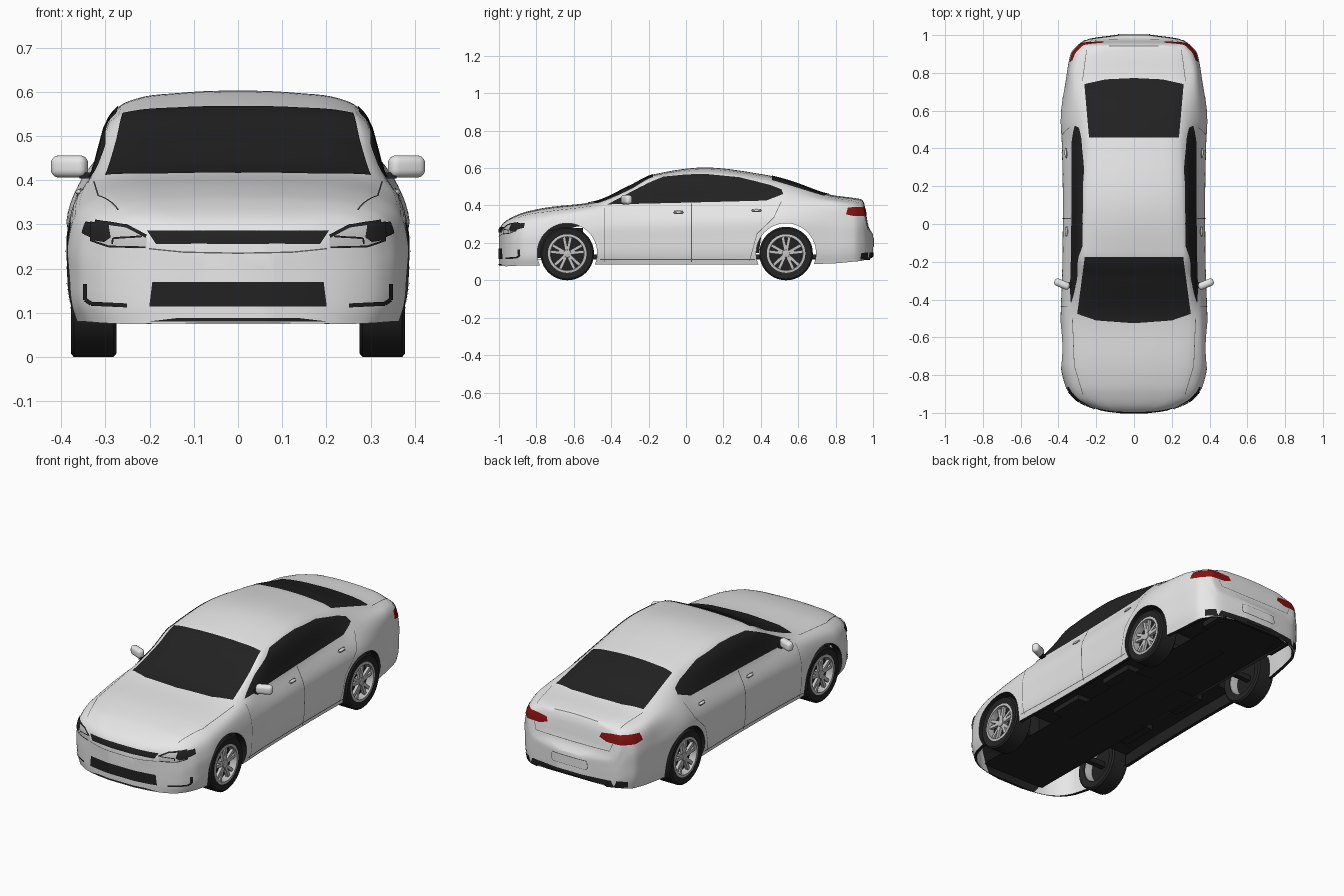
import bpy, bmesh, math
from mathutils import Vector, Matrix
from mathutils.bvhtree import BVHTree

if "Cube" in bpy.data.objects:
    bpy.data.objects.remove(bpy.data.objects["Cube"])


def material(name, r, g, b, rough=0.5):
    m = bpy.data.materials.new(name)
    m.use_nodes = True
    m.diffuse_color = (r, g, b, 1)
    shader = next(n for n in m.node_tree.nodes if n.type == 'BSDF_PRINCIPLED')
    shader.inputs["Base Color"].default_value = (r, g, b, 1)
    shader.inputs["Roughness"].default_value = rough
    return m


paint = material("white paint", .8, .8, .8)
trim = material("black trim", .016, .016, .016)
glass = material("dark glass", .016, .016, .016)
rubber = material("tyre rubber", .018, .018, .018)
alloy = material("alloy grey", .55, .55, .55)
lens = material("lamp lens grey", .6, .6, .6)
red = material("tail lamp red", .25, .006, .006)
seam = material("panel gap grey", .12, .12, .12)


def add_object(name, bm, mats):
    mesh = bpy.data.meshes.new(name)
    bm.to_mesh(mesh)
    bm.free()
    obj = bpy.data.objects.new(name, mesh)
    bpy.context.collection.objects.link(obj)
    for m in mats:
        mesh.materials.append(m)
    bpy.ops.object.select_all(action='DESELECT')
    obj.select_set(True)
    bpy.context.view_layer.objects.active = obj
    bpy.ops.object.shade_smooth_by_angle(angle=math.radians(38))
    return obj


# Body stations: y, half width, bottom, shoulder z, rail z, centre top z, shoulder x, rail x
STATIONS = [
    (-1.0, .08, .077, .24, .26, .272, .078, .06),
    (-.985, .175, .076, .26, .285, .297, .17, .14),
    (-.96, .255, .075, .275, .305, .32, .245, .2),
    (-.92, .32, .077, .295, .325, .342, .305, .25),
    (-.86, .362, .08, .315, .347, .365, .335, .275),
    (-.74, .387, .08, .335, .37, .39, .36, .3),
    (-.5, .387, .085, .38, .402, .418, .35, .305),
    (-.3, .38, .085, .4, .475, .505, .338, .292),
    (-.17, .377, .085, .405, .548, .567, .333, .27),
    (.1, .375, .085, .412, .572, .603, .33, .262),
    (.42, .38, .085, .425, .535, .565, .328, .25),
    (.54, .387, .085, .43, .507, .536, .335, .25),
    (.78, .357, .09, .42, .438, .456, .325, .27),
    (.9, .335, .1, .4, .42, .44, .3, .25),
    (.945, .3, .105, .39, .407, .43, .27, .22),
    (.96, .28, .11, .33, .35, .38, .27, .22),
    (.975, .25, .11, .26, .275, .29, .24, .2),
    (1.0, .08, .13, .23, .24, .245, .075, .06),
]


def station(y):
    """Monotone cubic blend of the station table."""
    S, last = STATIONS, len(STATIONS) - 1
    i = max([k for k in range(last) if S[k][0] <= y], default=0)
    h = S[i + 1][0] - S[i][0]
    t = (y - S[i][0]) / h

    def secant(k, c):
        return (S[k + 1][c] - S[k][c]) / (S[k + 1][0] - S[k][0])

    def slope(k, c):
        if k == 0 or k == last:
            return secant(min(k, last - 1), c)
        a, b = secant(k - 1, c), secant(k, c)
        return 0 if a * b <= 0 else 2 * a * b / (a + b)

    s = t * t * (3 - 2 * t)
    return [S[i][c] * (1 - s) + S[i + 1][c] * s
            + h * t * (1 - t) * ((1 - t) * slope(i, c) - t * slope(i + 1, c))
            for c in range(1, 8)]


def tangent(a, b, c):
    """Unit-speed direction at b, led by the shorter neighbour."""
    before, after = (b - a).length, (c - b).length
    return ((b - a) / before * after + (c - b) / after * before) / (before + after)


def half_section(y, steps=5):
    """Points (x, z) from the floor centre, round the side, to the roof centre."""
    w, zb, zs, zr, top, ws, wr = station(y)
    side, crown = zs - zb, top - zr
    P = [Vector(p) for p in (
        (w * .95, zb), (w * .985, zb + .15 * side), (w, zb + .42 * side),
        (w * .995, zb + .7 * side), (ws, zs), (wr, zr), (wr * .88, zr + crown * .4),
        (wr * .5, zr + crown * .83), (0, top))]
    P = [2 * P[0] - P[1]] + P + [Vector((-P[-2].x, P[-2].y))]
    # the engine bay and boot are hollow from below, the cabin floor is shallow
    depth = (.18 if -.48 < y < .4 else .72) * min(1, max(0, (.985 - abs(y)) / .025))
    roof = zb + depth * side
    out = [Vector((0, roof)), Vector((w * .88, roof)), Vector((w * .9, zb))]
    for a, b, c, d in zip(P, P[1:], P[2:], P[3:]):
        span = (c - b).length
        start, end = tangent(a, b, c) * span, tangent(b, c, d) * span
        for k in range(steps):
            t = k / steps
            s = t * t * (3 - 2 * t)
            out.append(b * (1 - s) + c * s + t * (1 - t) * ((1 - t) * start - t * end))
    return out + [Vector((0, top))]


# Body shell
bm = bmesh.new()
rings, count = [], 110
for n in range(count + 1):
    y = -math.cos(math.pi * n / count)
    half = half_section(y)
    ring = [(p.x, y, p.y) for p in half] + [(-p.x, y, p.y) for p in half[-2:0:-1]]
    rings.append([bm.verts.new(p) for p in ring])
size = len(rings[0])
for A, B in zip(rings, rings[1:]):
    for k in range(size):
        f = bm.faces.new((A[k], A[(k + 1) % size], B[(k + 1) % size], B[k]))
        inner_wall = k in (1, size - 2) and abs(A[k].co.y) > .66
        f.material_index = 1 if (k < 3 or k >= size - 3) and not inner_wall else 0
bm.faces.new(rings[0])
bm.faces.new(rings[-1])
bmesh.ops.recalc_face_normals(bm, faces=bm.faces)
surface = BVHTree.FromBMesh(bm)
body = add_object("body", bm, [paint, trim])

# Wheel arches
WHEELS = [(s, y) for s in (1, -1) for y in (-.635, .535)]
bm = bmesh.new()
for s, y in WHEELS:
    bmesh.ops.create_cone(bm, cap_ends=True, segments=64, radius1=.16, radius2=.16, depth=.3,
                          matrix=Matrix.Translation((s * .4, y, .145)) @ Matrix.Rotation(math.pi / 2, 4, 'Y'))
for f in bm.faces:
    f.material_index = 1
cutter = add_object("arch_cutter", bm, [paint, trim])
cutter.hide_render = True
mod = body.modifiers.new("arches", 'BOOLEAN')
mod.operation, mod.solver, mod.object = 'DIFFERENCE', 'EXACT', cutter
bpy.ops.object.select_all(action='DESELECT')
body.select_set(True)
bpy.context.view_layer.objects.active = body
bpy.ops.object.modifier_apply(modifier=mod.name)
bpy.data.objects.remove(cutter)
bpy.ops.object.shade_smooth_by_angle(angle=math.radians(38))

# Thin plates laid on the body: outlines are convex and seen along a direction
X, Y, Z = Vector((1, 0, 0)), Vector((0, 1, 0)), Vector((0, 0, 1))
FRAMES = {"front": (X, Z, Y), "rear": (X, Z, -Y), "side": (Y, Z, -X), "top": (X, Y, -Z)}


def plate(name, outlines, view, mat, mirror=True, lift=.003):
    u, v, d = FRAMES[view]
    whole = bmesh.new()
    for pts in outlines:
        pts = [Vector(p) for p in pts]
        if sum(a.x * b.y - b.x * a.y for a, b in zip(pts, pts[1:] + pts[:1])) < 0:
            pts.reverse()
        lo = Vector(map(min, zip(*pts)))
        span = Vector(map(max, zip(*pts))) - lo
        bm = bmesh.new()
        bmesh.ops.create_grid(bm, x_segments=int(span.x / .014) + 2, y_segments=int(span.y / .014) + 2, size=.5)
        for p in bm.verts:
            p.co = ((p.co.x + .5) * span.x + lo.x, (p.co.y + .5) * span.y + lo.y, 0)
        for a, b in zip(pts, pts[1:] + pts[:1]):
            bmesh.ops.bisect_plane(bm, geom=bm.verts[:] + bm.edges[:] + bm.faces[:], clear_outer=True,
                                   plane_co=a.to_3d(), plane_no=(b.y - a.y, a.x - b.x, 0))
        missed = []
        for p in bm.verts:
            hit, normal, _, _ = surface.ray_cast(u * p.co.x + v * p.co.y - d * 2, d)
            if hit is None:
                missed.append(p)
            else:
                p.co = hit + normal * (lift if normal.dot(d) < 0 else -lift)
        bmesh.ops.delete(bm, geom=missed, context='VERTS')
        bm.normal_update()
        bmesh.ops.reverse_faces(bm, faces=[f for f in bm.faces if f.normal.dot(d) > 0])
        if mirror:
            copy = bmesh.ops.duplicate(bm, geom=bm.verts[:] + bm.edges[:] + bm.faces[:])["geom"]
            for p in copy:
                if isinstance(p, bmesh.types.BMVert):
                    p.co.x *= -1
            bmesh.ops.reverse_faces(bm, faces=[f for f in copy if isinstance(f, bmesh.types.BMFace)])
        part = bpy.data.meshes.new("part")
        bm.to_mesh(part)
        bm.free()
        whole.from_mesh(part)
        bpy.data.meshes.remove(part)
    return add_object(name, whole, [mat])


def line(*pts, width=.004):
    """Thin quads along a path."""
    quads = []
    for a, b in zip(pts, pts[1:]):
        a, b = Vector(a), Vector(b)
        n = (b - a).orthogonal().normalized() * width / 2
        quads.append((a + n, b + n, b - n, a - n))
    return quads


def both(pts):
    """Complete a half outline across the centre line."""
    return [list(pts) + [(-x, z) for x, z in reversed(pts)]]


# Windows
plate("windscreen", both([(.0001, -.525), (.2, -.51), (.3, -.475), (.26, -.175)]), "top", glass, False)
plate("rear_window", both([(.0001, .772), (.15, .765), (.262, .74), (.237, .458)]), "top", glass, False)
plate("side_windows", [[(-.42, .404), (-.2, .52), (-.12, .552), (0, .564), (.1, .567), (.285, .549), (.45, .508),
                        (.51, .485), (.52, .46), (.43, .425)]], "side", glass)

# Front end
plate("upper_grille", both([(.185, .256), (.205, .285)]), "front", trim, False)
plate("lower_grille", both([(.2, .114), (.193, .17)]), "front", trim, False)
plate("corner_intakes", line((.25, .117), (.33, .121), (.343, .13), (.344, .165), width=.009), "front", trim)
plate("bumper_lip_gap", both([(.2, .081), (.14, .088)]), "front", trim, False)
plate("headlamps", [[(.207, .245), (.205, .27), (.25, .293), (.33, .305), (.33, .262), (.29, .248)]], "front", lens)
plate("headlamp_sides", [[(-.93, .262), (-.92, .3), (-.86, .305), (-.865, .28)]], "side", trim, lift=.004)
plate("headlamp_lenses", [[(.285, .27), (.29, .298), (.33, .304), (.33, .265), (.3, .26)]], "front", trim, lift=.006)
plate("headlamp_edges", line((.208, .248), (.29, .25), (.33, .264)) + line((.215, .272), (.28, .268), (.282, .256))
      + line((.206, .272), (.25, .294), (.32, .304), width=.007), "front", trim, lift=.006)
plate("nose_crease", line((0, .235), (.12, .237), (.2, .245), width=.003), "front", seam)

# Rear end
plate("tail_lamps", [[(.155, .36), (.165, .383), (.22, .389), (.3, .389), (.3, .342), (.2, .343)]], "rear", red)
plate("tail_lamp_sides", [[(.855, .352), (.865, .389), (.945, .389), (.955, .342), (.9, .342)]], "side", red)
plate("number_plate_edge", both([(.1, .178), (.11, .19), (.105, .228)]), "rear", seam, False)
plate("number_plate", both([(.097, .181), (.107, .191), (.102, .225)]), "rear", paint, False, lift=.005)
plate("rear_valance", both([(.25, .112), (.235, .148)]), "rear", trim, False)
plate("rear_valance_sides", [[(.93, .112), (.935, .145), (.97, .15), (.972, .112)]], "side", trim)
plate("boot_gap", line((0, .298), (.22, .3), (.235, .34), width=.003), "rear", seam)

# Panel gaps
plate("door_gaps", line((.03, .1), (.03, .41), width=.005) + line((-.435, .1), (-.435, .385), width=.003)
      + line((.34, .105), (.38, .25), (.47, .335), (.51, .42), width=.003), "side", seam)
plate("sill_gap", line((-.46, .112), (.37, .112), width=.004), "side", seam)
plate("bonnet_gaps", line((.27, -.9), (.315, -.75), (.325, -.5), width=.003), "top", seam)
plate("boot_side_gaps", line((.272, .76), (.25, .92), width=.003), "top", seam)


def solid(name, shape, mat, matrices, bevel=0, **options):
    bm = bmesh.new()
    for m in matrices:
        shape(bm, matrix=m, **options)
    if bevel:
        bmesh.ops.bevel(bm, geom=bm.edges[:], offset=bevel, segments=5, profile=.5, affect='EDGES')
    return add_object(name, bm, [mat])


def place(x, y, z, sx, sy, sz, turn=0):
    return Matrix.Translation((x, y, z)) @ Matrix.Rotation(turn, 4, 'Z') @ Matrix.Diagonal((sx, sy, sz, 1))


cube, ball = bmesh.ops.create_cube, bmesh.ops.create_uvsphere

# Mirrors and door handles
for s, label in ((1, "left"), (-1, "right")):
    solid(label + "_mirror", cube, paint, [place(s * .381, -.318, .431, .086, .04, .05, s * .4)], .0175, size=1)
    solid(label + "_mirror_stem", cube, trim, [place(s * .338, -.325, .411, .04, .03, .014)], size=1)
    for part, y, z in (("front", -.04, .363), ("rear", .377, .373)):
        hit = surface.ray_cast(Vector((s, y, z)), -X * s)[0]
        solid(f"{label}_{part}_handle", ball, paint, [place(hit.x, y, z, .011, .027, .007)],
              u_segments=32, v_segments=16, radius=1)
plate("handle_recesses", [[(y - .025, z - .009), (y + .025, z - .009), (y + .025, z + .009), (y - .025, z + .009)]
                          for y, z in ((-.04, .362), (.377, .372))], "side", seam)


# Wheels
def lathe(bm, profile, segments=56):
    loops = [[bm.verts.new((x, r * math.cos(a), r * math.sin(a))) for r, x in profile]
             for a in (2 * math.pi * k / segments for k in range(segments))]
    for A, B in zip(loops, loops[1:] + loops[:1]):
        for k in range(len(profile)):
            j = (k + 1) % len(profile)
            bm.faces.new((A[k], A[j], B[j], B[k]))


def spokes(bm):
    lathe(bm, [(.103, .375), (.09, .377), (.087, .34), (.098, .285), (.103, .285)])
    lathe(bm, [(.001, .372), (.02, .37), (.025, .34), (.001, .34)])
    for k in range(10):
        angle = 2 * math.pi * (k // 2) / 5 + (.2 if k % 2 else -.2)
        cube(bm, size=1, matrix=Matrix.Rotation(angle, 4, 'X') @ place(.358, 0, .055, .016, .016, .075))


WHEEL_PARTS = {
    "tyre": (rubber, lambda bm: lathe(bm, [(.1, .28), (.135, .275), (.143, .282), (.143, .371), (.135, .378), (.1, .373)])),
    "rim": (alloy, spokes),
    "brake": (trim, lambda bm: lathe(bm, [(.001, .338), (.096, .338), (.096, .325), (.001, .325)])),
}
for s, y in WHEELS:
    for part, (mat, build) in WHEEL_PARTS.items():
        bm = bmesh.new()
        build(bm)
        bmesh.ops.transform(bm, matrix=place(0, y, .143, s, 1, 1), verts=bm.verts)
        bmesh.ops.recalc_face_normals(bm, faces=bm.faces)
        add_object(f"{'left' if s > 0 else 'right'}_{'front' if y < 0 else 'rear'}_{part}", bm, [mat])

# Underside
solid("axles", cube, trim, [place(0, y, .143, .65, .03, .03) for y in (-.635, .535)], size=1)
solid("engine", cube, trim, [place(0, -.68, .2, .36, .26, .16)], size=1)
solid("floor_boxes", cube, trim, [place(s * .17, y, .135, .16, .2, .04) for s in (1, -1) for y in (-.25, .15)], size=1)
solid("exhaust", cube, trim, [place(0, .1, .125, .04, 1.2, .025)]
      + [place(s * .2, .9, .132, .06, .14, .03) for s in (1, -1)], size=1)
